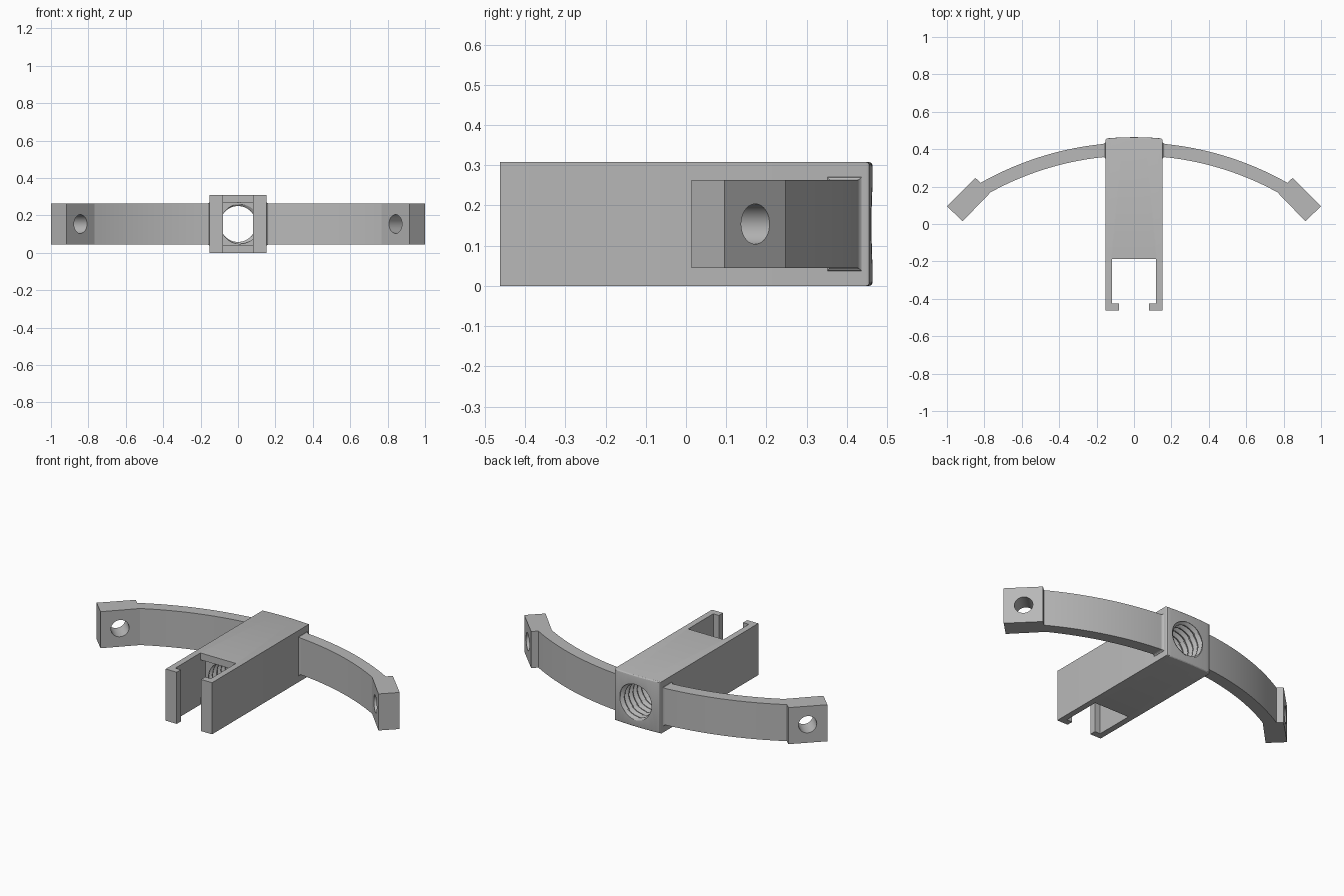
import bpy, bmesh, math
from mathutils import Matrix, Vector

cube = bpy.data.objects.get("Cube")
if cube:
    bpy.data.objects.remove(cube, do_unlink=True)

grey = bpy.data.materials.new("plain grey")
grey.use_nodes = True
grey.diffuse_color = (0.48, 0.48, 0.48, 1)
grey.node_tree.nodes["Principled BSDF"].inputs["Base Color"].default_value = grey.diffuse_color

ARC_Y, R_IN, R_OUT, R_BACK = -1.23, 1.596, 1.666, 1.694   # shared arc centre and radii
HALF_W, HEIGHT, FRONT = 0.153, 0.308, -0.463
ARM_LOW, ARM_HIGH, MID = 0.045, 0.263, 0.154


def finish(name, bm):
    bmesh.ops.recalc_face_normals(bm, faces=bm.faces)
    mesh = bpy.data.meshes.new(name)
    bm.to_mesh(mesh)
    bm.free()
    mesh.materials.append(grey)
    obj = bpy.data.objects.new(name, mesh)
    bpy.context.collection.objects.link(obj)
    return obj


def prism(points, low, high):
    """Extrude a plan outline from low to high."""
    bm = bmesh.new()
    face = bm.faces.new([bm.verts.new((x, y, low)) for x, y in points])
    top = bmesh.ops.extrude_face_region(bm, geom=[face])["geom"]
    bmesh.ops.translate(bm, vec=(0, 0, high - low),
                        verts=[v for v in top if isinstance(v, bmesh.types.BMVert)])
    return bm


def activate(obj):
    bpy.ops.object.select_all(action='DESELECT')
    obj.select_set(True)
    bpy.context.view_layer.objects.active = obj


def cut(obj, cutter):
    cutter.hide_render = True
    activate(obj)
    mod = obj.modifiers.new("cut", 'BOOLEAN')
    mod.operation, mod.solver, mod.object = 'DIFFERENCE', 'EXACT', cutter
    bpy.ops.object.modifier_apply(modifier=mod.name)
    bpy.data.objects.remove(cutter, do_unlink=True)


def smooth(obj):
    activate(obj)
    bpy.ops.object.shade_smooth_by_angle(angle=math.radians(28))


def arc(radius, x0, x1, steps):
    xs = [x0 + (x1 - x0) * i / steps for i in range(steps + 1)]
    return [(x, ARC_Y + math.sqrt(radius ** 2 - x * x)) for x in xs]


def threaded_bore(y0, y1, minor, major, pitch, segments=48):
    """Closed cutter whose radius follows a helical ridge."""
    bm = bmesh.new()
    rows = int((y1 - y0) / pitch * 8)
    rings = []
    for i in range(rows + 1):
        y = y0 + (y1 - y0) * i / rows
        ring = []
        for j in range(segments):
            turn = j / segments
            phase = (y / pitch + turn) % 1
            ridge = min(1, max(0, 1.3 - abs(phase - 0.5) * 3.2))
            r = minor + (major - minor) * ridge
            a = turn * math.tau
            ring.append(bm.verts.new((r * math.cos(a), y, MID + r * math.sin(a))))
        rings.append(ring)
    for a, b in zip(rings, rings[1:]):
        for j in range(segments):
            k = (j + 1) % segments
            bm.faces.new((a[j], a[k], b[k], b[j]))
    bm.faces.new(rings[0])
    bm.faces.new(rings[-1])
    return finish("bore_cutter", bm)


# Central body: forked front with inward lips, curved and softened back
half = [(0.117, -0.187), (0.117, -0.424), (0.08, -0.424), (0.08, FRONT), (HALF_W, FRONT)]
outline = half + arc(R_BACK, HALF_W, -HALF_W, 10) + [(-x, y) for x, y in reversed(half)]
bm = prism(outline, 0, HEIGHT)
rim = []
for e in bm.edges:
    a, b = (v.co for v in e.verts)
    upright = abs(a.z - b.z) > 0.1
    if min(a.y, b.y) > 0.4 and (not upright or abs(a.x) > 0.15):
        rim.append(e)
bmesh.ops.bevel(bm, geom=rim, offset=0.01, segments=3, profile=0.5, affect='EDGES')
body = finish("central_body", bm)

# Nut pocket behind the fork and the threaded hole through to the back
pocket = prism([(-0.1165, -0.25), (0.1165, -0.25), (0.1165, -0.14), (-0.1165, -0.14)], 0.042, 0.267)
cut(body, finish("pocket_cutter", pocket))
cut(body, threaded_bore(-0.2, 0.52, 0.096, 0.115, 0.04))
smooth(body)

for side, label in ((1, "left"), (-1, "right")):
    # Curved arm
    plan = arc(R_OUT, 0.142, 0.83, 16) + arc(R_IN, 0.766, 0.142, 16)
    arm = finish(label + "_arm", prism([(side * x, y) for x, y in plan], ARM_LOW, ARM_HIGH))
    smooth(arm)

    # Small flared collar where the arm meets the body
    bm = bmesh.new()
    loops = []
    for x, grow in ((0.15, 0.008), (0.154, 0.007), (0.157, 0.003), (0.164, 0)):
        near = arc(R_IN, x, x, 1)[0][1] - grow
        far = arc(R_OUT, x, x, 1)[0][1] + grow
        low, high = ARM_LOW - grow, ARM_HIGH + grow
        loops.append([bm.verts.new((side * x, y, z)) for y, z in
                      ((near, low), (far, low), (far, high), (near, high))])
    for a, b in zip(loops, loops[1:]):
        for j in range(4):
            bm.faces.new((a[j], a[j - 1], b[j - 1], b[j]))
    bm.faces.new(loops[0])
    bm.faces.new(loops[-1])
    smooth(finish(label + "_collar", bm))

    # Angled end block with a screw hole
    plan = [(1.0, 0.096), (0.917, 0.014), (0.766, 0.17), (0.849, 0.247)]
    end = finish(label + "_end_block", prism([(side * x, y) for x, y in plan], ARM_LOW, ARM_HIGH))
    axis = Vector((side, 1, 0)).to_track_quat('Z', 'Y').to_matrix().to_4x4()
    bm = bmesh.new()
    bmesh.ops.create_cone(bm, cap_ends=True, segments=40, radius1=0.05, radius2=0.05, depth=0.4,
                          matrix=Matrix.Translation((side * 0.883, 0.132, MID)) @ axis)
    cut(end, finish("hole_cutter", bm))
    smooth(end)
